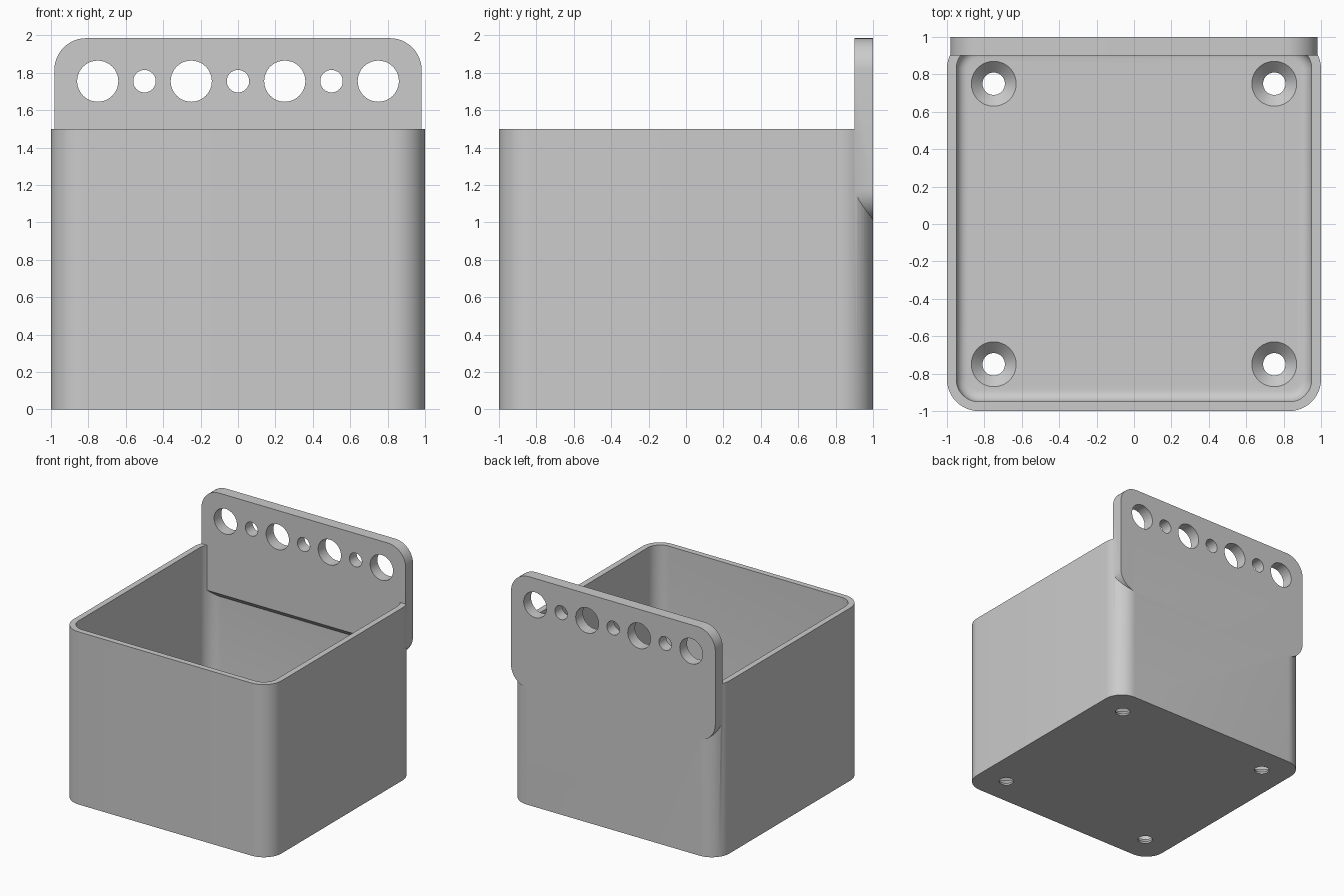
import bpy, bmesh
from math import pi, sin, cos
from mathutils import Vector

if "Cube" in bpy.data.objects:
    bpy.data.objects.remove(bpy.data.objects["Cube"], do_unlink=True)

grey = bpy.data.materials.new("plain_grey")
grey.use_nodes = True
colour = (0.6, 0.6, 0.6, 1)
grey.diffuse_color = colour
grey.node_tree.nodes["Principled BSDF"].inputs["Base Color"].default_value = colour


def rounded_rect(hx, hy, r, steps=12):
    """Outline of a rounded rectangle, anticlockwise."""
    pts = []
    for q, (sx, sy) in enumerate([(1, 1), (-1, 1), (-1, -1), (1, -1)]):
        for i in range(steps + 1):
            a = (q + i / steps) * pi / 2
            pts.append((sx * (hx - r) + r * cos(a), sy * (hy - r) + r * sin(a)))
    return pts


def circle(x, y, r, n=48):
    return [(x + r * cos(2 * pi * i / n), y + r * sin(2 * pi * i / n)) for i in range(n)]


def loft(name, sections, place=lambda u, v, w: (u, v, w), clip=None):
    """Solid through matching outlines; sections are (outline, height)."""
    bm = bmesh.new()
    rings = [[bm.verts.new(place(u, v, w)) for u, v in pts] for pts, w in sections]
    n = len(rings[0])
    for a, b in zip(rings, rings[1:]):
        for i in range(n):
            j = (i + 1) % n
            bm.faces.new((a[i], a[j], b[j], b[i]))
    bm.faces.new(rings[0][::-1])
    bm.faces.new(rings[-1])
    if clip:
        geom = bm.verts[:] + bm.edges[:] + bm.faces[:]
        cut = bmesh.ops.bisect_plane(bm, geom=geom, plane_co=clip[0], plane_no=clip[1],
                                     clear_outer=True)["geom_cut"]
        bmesh.ops.edgeloop_fill(bm, edges=[e for e in cut if isinstance(e, bmesh.types.BMEdge)])
    bmesh.ops.recalc_face_normals(bm, faces=bm.faces)
    mesh = bpy.data.meshes.new(name)
    bm.to_mesh(mesh)
    bm.free()
    mesh.materials.append(grey)
    obj = bpy.data.objects.new(name, mesh)
    bpy.context.collection.objects.link(obj)
    return obj


def combine(target, tool, operation):
    """Apply a boolean and remove the tool."""
    tool.hide_render = True
    mod = target.modifiers.new("boolean", "BOOLEAN")
    mod.operation, mod.solver, mod.object = operation, "EXACT", tool
    bpy.context.view_layer.objects.active = target
    bpy.ops.object.modifier_apply(modifier=mod.name)
    bpy.data.objects.remove(tool, do_unlink=True)


# Bin body
body = loft("open_bin", [(rounded_rect(1, 1, 0.17), 0), (rounded_rect(1, 1, 0.17), 1.5)])

# Cavity with a filleted floor edge
floor, fillet = 0.075, 0.06
layers = []
for i in range(7):
    a = i / 6 * pi / 2
    d = fillet * (1 - sin(a))
    layers.append((rounded_rect(0.95 - d, 0.95 - d, 0.12 - d), floor + fillet * (1 - cos(a))))
layers.append((rounded_rect(0.95, 0.95, 0.12), 1.7))
combine(body, loft("cavity_cutter", layers), "DIFFERENCE")

# Hanging plate with a sloped underside
low, high = 1.01, 1.985
mid = (low + high) / 2
outline = rounded_rect(0.982, high - mid, 0.17)
plate = loft("hanging_plate", [(outline, 0.9), (outline, 1.0)],
             lambda u, v, w: (u, w, mid + v),
             (Vector((0, 1, low)), Vector((0, -1, -1))))
combine(body, plate, "UNION")

# Alternating large and small holes in the plate
for i in range(7):
    ring = circle(-0.75 + 0.25 * i, 1.755, 0.06 if i % 2 else 0.11)
    combine(body, loft("plate_hole", [(ring, 0.8), (ring, 1.1)],
                       lambda u, v, w: (u, w, v)), "DIFFERENCE")

# Countersunk screw holes in the floor
for x in (-0.75, 0.75):
    for y in (-0.75, 0.75):
        rings = [(circle(x, y, r), z) for r, z in
                 [(0.06, -0.1), (0.06, floor - 0.06), (0.12, floor), (0.12, floor + 0.05)]]
        combine(body, loft("screw_hole", rings), "DIFFERENCE")

# Smooth curves with sharp edges kept
bpy.ops.object.select_all(action="DESELECT")
body.select_set(True)
bpy.context.view_layer.objects.active = body
bpy.ops.object.shade_smooth_by_angle(angle=pi / 6)
